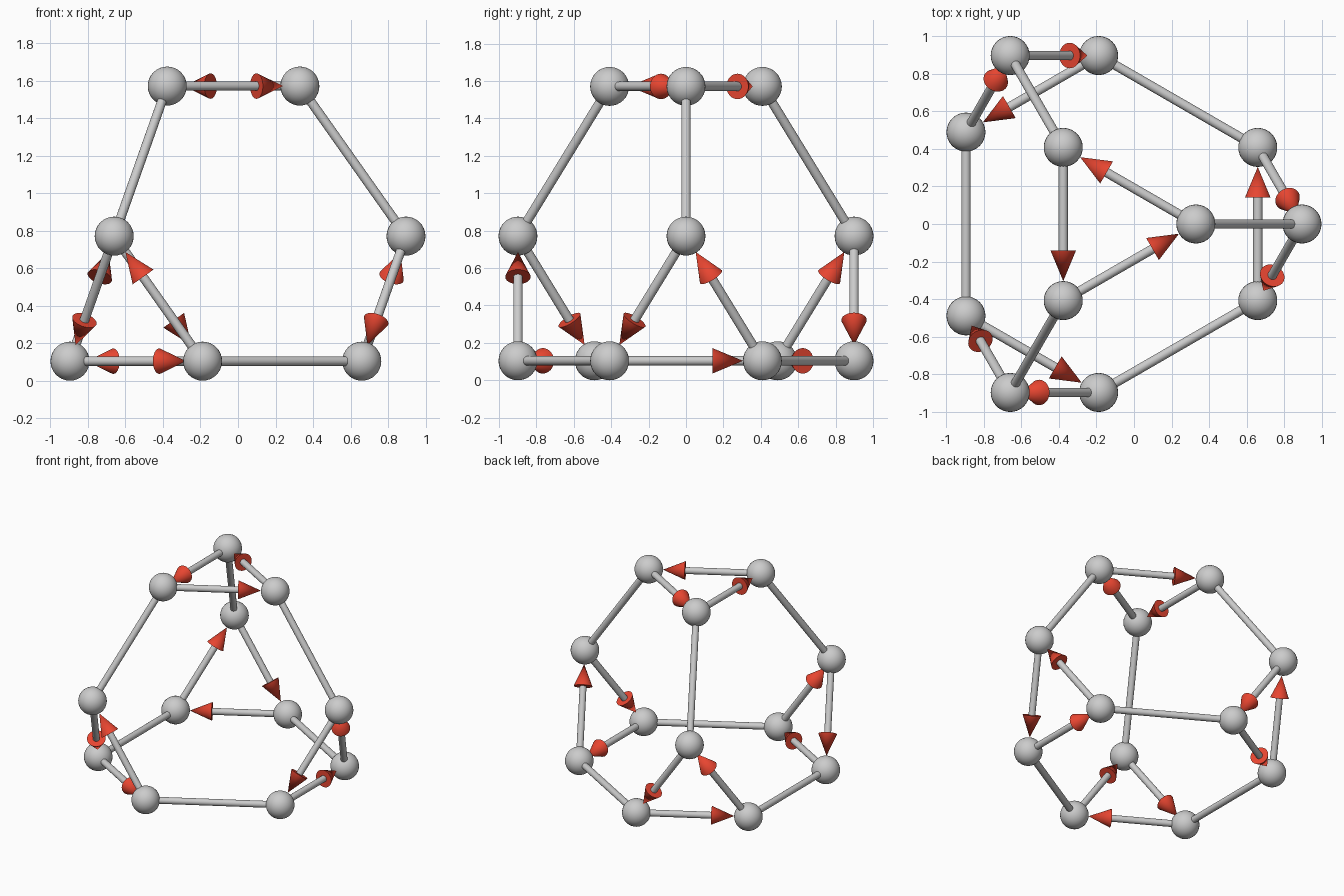
import bpy
from math import cos, sin, tau, radians, sqrt
from mathutils import Vector

if "Cube" in bpy.data.objects:
    bpy.data.objects.remove(bpy.data.objects["Cube"])

BALL_R, ROD_R = 0.104, 0.025
CONE_R, CONE_LEN = 0.068, 0.163
R, CUT = 1.509, 0.3125              # tetrahedron base radius, corner cut fraction
CENTRE_X = -0.1416

red = bpy.data.materials.new("red")
red.diffuse_color = (0.8, 0.06, 0.03, 1)
red.use_nodes = True
red.node_tree.nodes["Principled BSDF"].inputs["Base Color"].default_value = red.diffuse_color

# Corners of the tetrahedron that gets truncated
corners = [Vector((CENTRE_X + R * cos(i * tau / 3), R * sin(i * tau / 3), BALL_R)) for i in range(3)]
corners.append(Vector((CENTRE_X, 0, BALL_R + R * sqrt(2))))
middle = sum(corners, Vector()) / 4


def finish(name, mat=None):
    ob = bpy.context.object
    ob.name = name
    bpy.ops.object.shade_smooth_by_angle(angle=radians(40))
    if mat:
        ob.data.materials.append(mat)


def place(a, b):
    """Location and rotation of a z-aligned primitive spanning a to b."""
    return dict(location=(a + b) / 2, rotation=(b - a).to_track_quat('Z', 'Y').to_euler())


def rod(name, a, b):
    bpy.ops.mesh.primitive_cylinder_add(vertices=24, radius=ROD_R, depth=(b - a).length, **place(a, b))
    finish(name)


def arrow(a, b):
    d = (b - a).normalized()
    tip = b - d * BALL_R
    base = tip - d * CONE_LEN
    rod("arrow_shaft", a, base + d * 0.05)
    bpy.ops.mesh.primitive_cone_add(vertices=32, radius1=CONE_R, radius2=0, depth=CONE_LEN, **place(base, tip))
    finish("arrow_head", red)


def node(i, j):
    """Graph node near corner i on the edge towards corner j."""
    return corners[i].lerp(corners[j], CUT)


for i in range(4):
    # Neighbours in counter-clockwise order seen from outside
    a, b, c = [j for j in range(4) if j != i]
    pa, pb, pc = node(i, a), node(i, b), node(i, c)
    if (pb - pa).cross(pc - pa).dot(corners[i] - middle) < 0:
        pb, pc = pc, pb
    # Balls and directed triangle
    for p, q in ((pa, pb), (pb, pc), (pc, pa)):
        bpy.ops.mesh.primitive_uv_sphere_add(segments=32, ring_count=16, radius=BALL_R, location=p)
        finish("node_ball")
        arrow(p, q)
    # Plain rods linking the triangles
    for j in range(i + 1, 4):
        rod("link_rod", node(i, j), node(j, i))
